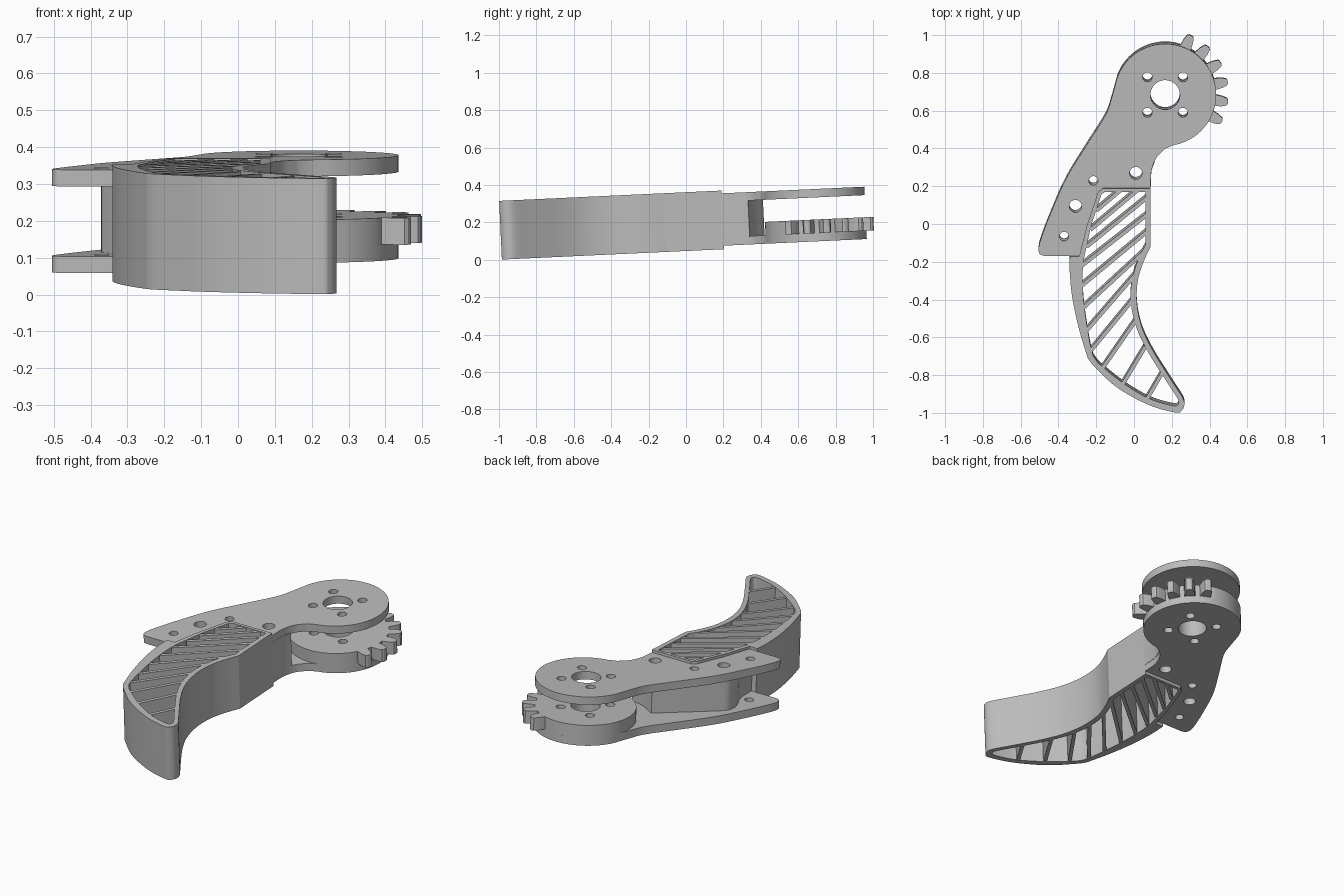
import bpy, bmesh
from math import sin, cos, radians, atan
from mathutils import Matrix, Vector

if "Cube" in bpy.data.objects:
    bpy.data.objects.remove(bpy.data.objects["Cube"])

grey = bpy.data.materials.new("plain_grey")
grey.use_nodes = True
grey.diffuse_color = (0.5, 0.5, 0.5, 1)
grey.node_tree.nodes["Principled BSDF"].inputs["Base Color"].default_value = (0.5, 0.5, 0.5, 1)

# The whole finger leans slightly up towards the back
PIVOT = Vector((0, -1, 0.315))
TILT = (Matrix.Translation(PIVOT) @ Matrix.Rotation(atan(0.0465), 4, 'X')
        @ Matrix.Translation(-PIVOT))
HUB = (0.165, 0.685)
HUB_R = 0.27


def smooth(pts, n=6):
    """Catmull-Rom curve through an open run of points."""
    p = [Vector(q) for q in pts]
    p = [2 * p[0] - p[1]] + p + [2 * p[-1] - p[-2]]
    out = []
    for a, b, c, d in zip(p, p[1:], p[2:], p[3:]):
        for i in range(n):
            t = i / n
            out.append(0.5 * (2 * b + (c - a) * t + (2 * a - 5 * b + 4 * c - d) * t ** 2
                              + (3 * b - a - 3 * c + d) * t ** 3))
    return [tuple(v) for v in out] + [tuple(pts[-1])]


def arc(centre, r, start, end, n=48):
    angles = [radians(start + (end - start) * i / n) for i in range(n + 1)]
    return [(centre[0] + r * cos(a), centre[1] + r * sin(a)) for a in angles]


def hole(x, y, r):
    return arc((x, y), r, 0, 360, 32)[:-1]


def slab(name, loops, z0, z1):
    """Extrude an outline with holes between two heights, then tilt it."""
    cu = bpy.data.curves.new(name, 'CURVE')
    cu.dimensions, cu.fill_mode = '2D', 'BOTH'
    cu.extrude = (z1 - z0) / 2
    for loop in loops:
        s = cu.splines.new('POLY')
        s.points.add(len(loop) - 1)
        for pt, (x, y) in zip(s.points, loop):
            pt.co = (x, y, 0, 1)
        s.use_cyclic_u = True
    tmp = bpy.data.objects.new(name + "_profile", cu)
    bpy.context.collection.objects.link(tmp)
    dg = bpy.context.evaluated_depsgraph_get()
    me = bpy.data.meshes.new_from_object(tmp.evaluated_get(dg))
    bpy.data.objects.remove(tmp)
    bm = bmesh.new()
    bm.from_mesh(me)
    bmesh.ops.remove_doubles(bm, verts=bm.verts, dist=1e-5)
    bmesh.ops.recalc_face_normals(bm, faces=bm.faces)
    bm.transform(TILT @ Matrix.Translation((0, 0, (z0 + z1) / 2)))
    bm.to_mesh(me)
    bm.free()
    me.materials.clear()
    me.materials.append(grey)
    ob = bpy.data.objects.new(name, me)
    bpy.context.collection.objects.link(ob)
    bpy.ops.object.select_all(action='DESELECT')
    ob.select_set(True)
    bpy.context.view_layer.objects.active = ob
    bpy.ops.object.shade_smooth_by_angle(angle=radians(25))
    return ob


# Holes
hub_holes = [hole(*HUB, 0.078)] + [hole(HUB[0] + i * 0.094, HUB[1] + j * 0.094, 0.025)
                                   for i in (-1, 1) for j in (-1, 1)]
core_holes = [hole(0.01, 0.27, 0.033), hole(-0.215, 0.23, 0.024), hole(-0.31, 0.095, 0.033)]
tail_hole = hole(-0.37, -0.065, 0.024)

# Side plates, upper and lower
seat = [(-0.29, -0.17), (-0.25, -0.01), (-0.19, 0.17), (-0.165, 0.19)]
plate = (arc(HUB, HUB_R, 160, -80)
         + smooth([(0.165, 0.4), (0.118, 0.35), (0.092, 0.28), (0.088, 0.19)])
         + seat[::-1]
         + smooth([(-0.47, -0.17), (-0.497, -0.16), (-0.505, -0.13), (-0.49, -0.07),
                   (-0.44, 0.06), (-0.36, 0.24), (-0.25, 0.42), (-0.15, 0.58), (-0.115, 0.68)]))
for name, z in (("lower_plate", 0.02), ("upper_plate", 0.255)):
    slab(name, [plate] + hub_holes + core_holes + [tail_hole], z, z + 0.045)

# Gear sector on the lower plate
gear = []
for k in range(6):
    mid = -26.5 + 18.5 * k
    for r, half in ((0.268, -6.5), (0.305, -5), (0.33, -3.2), (0.336, -1.5),
                    (0.336, 1.5), (0.33, 3.2), (0.305, 5), (0.268, 6.5)):
        a = radians(mid + half)
        gear.append((HUB[0] + r * cos(a), HUB[1] + r * sin(a)))
gear += arc(HUB, HUB_R, 74, 325)
slab("gear_sector", [gear] + hub_holes, 0.064, 0.137)

# Core block between the plates
core = (smooth([(-0.31, -0.19), (-0.32, -0.06), (-0.35, 0.01), (-0.37, 0.06),
                (-0.365, 0.12), (-0.33, 0.165)])
        + [(-0.07, 0.41)] + smooth([(-0.06, 0.405), (0.02, 0.357), (0.11, 0.33)])
        + [(0.092, 0.28), (0.088, 0.18)] + seat[2::-1])
slab("core_block", [core] + core_holes, 0.06, 0.26)

# Curved claw: outer wall around an open pocket
claw = (smooth([(-0.34, -0.17), (-0.34, -0.26), (-0.325, -0.4), (-0.29, -0.56), (-0.245, -0.71)])
        + smooth([(-0.22, -0.745), (-0.11, -0.85), (0.0, -0.92), (0.11, -0.97), (0.22, -0.998),
                  (0.25, -0.99), (0.266, -0.96), (0.258, -0.92), (0.2, -0.83), (0.1, -0.67),
                  (0.04, -0.54), (0.015, -0.41), (0.022, -0.29), (0.055, -0.19), (0.088, -0.12)])
        + [(0.088, 0.19)] + seat[::-1])
pocket = (smooth([(-0.265, -0.18), (-0.272, -0.27), (-0.265, -0.42), (-0.235, -0.62), (-0.215, -0.7)])
          + smooth([(-0.19, -0.735), (-0.1, -0.81), (0.0, -0.88), (0.1, -0.932), (0.21, -0.962),
                    (0.235, -0.95), (0.228, -0.92), (0.17, -0.83), (0.07, -0.67),
                    (0.01, -0.54), (-0.017, -0.41), (-0.01, -0.29), (0.025, -0.18), (0.06, -0.11)])
          + [(0.06, 0.172), (-0.15, 0.172), (-0.172, 0.16), (-0.225, 0.0)])
slab("claw_wall", [claw, pocket], 0.001, 0.315)

# Diagonal ribs across the pocket
ribs = [((-0.2, 0.07), (-0.07, 0.18)), ((-0.23, -0.03), (0.02, 0.18)),
        ((-0.25, -0.12), (0.07, 0.14)), ((-0.275, -0.22), (0.07, 0.05)),
        ((-0.28, -0.33), (0.07, -0.04)), ((-0.275, -0.45), (0.05, -0.15)),
        ((-0.255, -0.57), (0.005, -0.27)), ((-0.235, -0.68), (-0.005, -0.4)),
        ((-0.17, -0.77), (0.01, -0.51)), ((-0.06, -0.85), (0.06, -0.65)),
        ((0.07, -0.925), (0.155, -0.78))]
for i, (a, b) in enumerate(ribs):
    a, b = Vector(a), Vector(b)
    side = (b - a).orthogonal().normalized() * 0.01
    slab(f"claw_rib_{i + 1}", [[tuple(q) for q in (a - side, b - side, b + side, a + side)]],
         0.004, 0.312)
